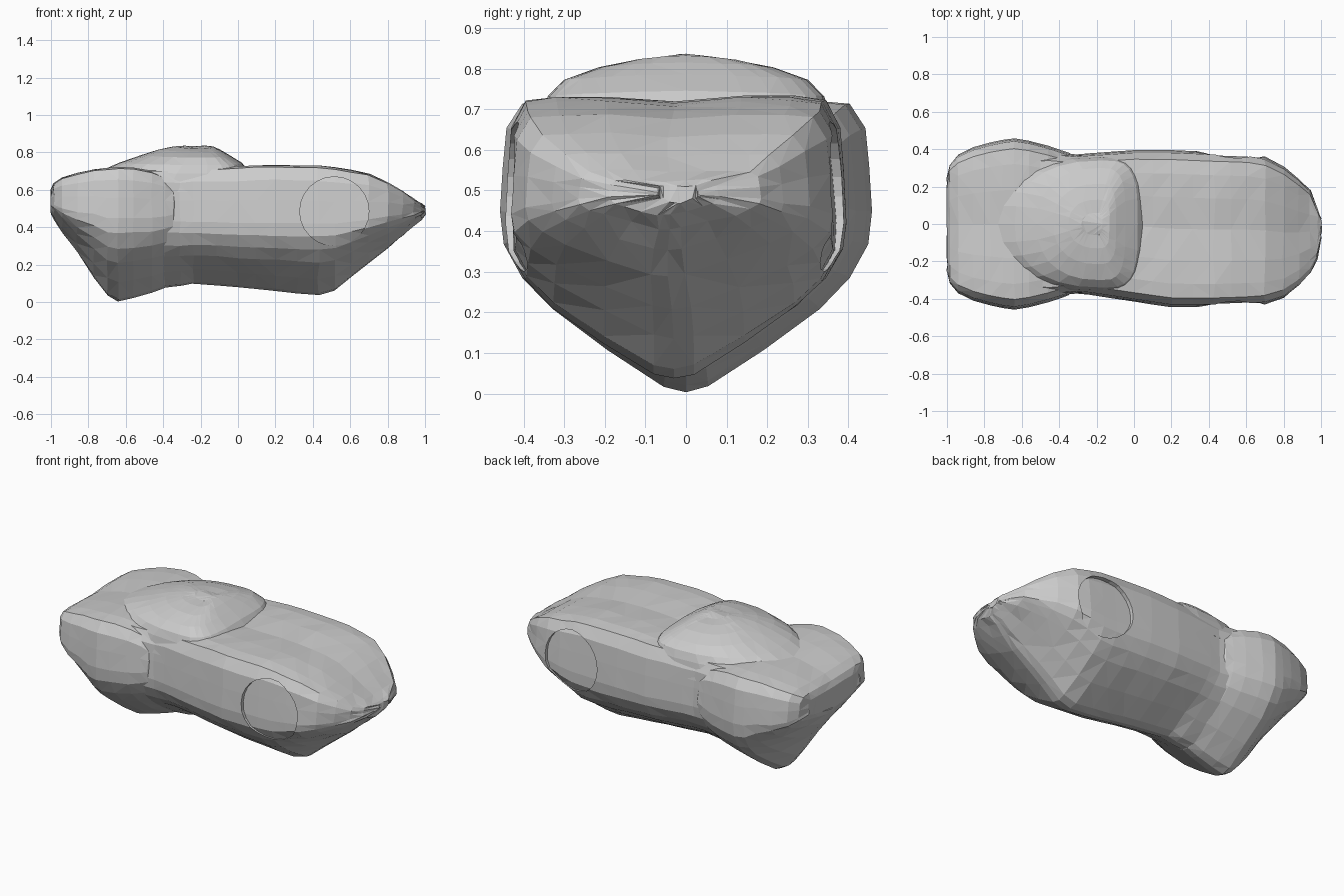
import bpy, bmesh, math, random

if "Cube" in bpy.data.objects:
    bpy.data.objects.remove(bpy.data.objects["Cube"])
random.seed(4)

# Half cross-section: (width fraction, height); -1 = keel, 0 = widest, 1 = top
HULL = [(0, -1), (.12, -.97), (.42, -.77), (.72, -.54), (.88, -.37), (.98, -.18), (1, 0),
        (.985, .4), (.965, .75), (.88, .97), (.7, 1.0), (.4, 1.0), (0, .96)]
CORE = [(f * k, h) for (f, h), k in zip(HULL, [.99, .99, .985, .985, .98, .97, .955,
                                               .945, .94, .93, .95, .97, 1])]


def skin(name, rings, wobble=0.0):
    """Join rings of points into a closed faceted shell."""
    bm = bmesh.new()
    vr = []
    for r in rings:
        vr.append([bm.verts.new((x + random.uniform(-wobble, wobble),
                                 y, z + random.uniform(-wobble, wobble) * .5))
                   for x, y, z in r])
    n = len(vr[0])
    for a, b in zip(vr, vr[1:]):
        for i in range(n):
            j = (i + 1) % n
            bm.faces.new((a[i], a[j], b[j], b[i]))
    bm.faces.new(vr[0])
    bm.faces.new(vr[-1])
    bmesh.ops.triangulate(bm, faces=bm.faces[:])
    bmesh.ops.recalc_face_normals(bm, faces=bm.faces[:])
    me = bpy.data.meshes.new(name)
    bm.to_mesh(me)
    bm.free()
    ob = bpy.data.objects.new(name, me)
    bpy.context.collection.objects.link(ob)
    return ob


def section(st, prof, inset=0.0):
    """One cross-section ring; st = x, half width, keel z, widest z, top z, y shift."""
    x, w, zb, zs, zt, yc = st
    zb, zt = zb + inset, zt - inset

    def pt(f, h, s):
        z = zs + h * (zt - zs) if h > 0 else zs + h * (zs - zb)
        return (x, yc + s * f * w, z)
    return [pt(f, h, 1) for f, h in prof] + [pt(f, h, -1) for f, h in prof[-2:0:-1]]


def refine(stations, gap):
    """Insert straight in-between stations where they are far apart."""
    out = []
    for a, b in zip(stations, stations[1:]):
        n = max(1, round((b[0] - a[0]) / gap))
        out += [tuple(p + (q - p) * i / n for p, q in zip(a, b)) for i in range(n)]
    return out + [stations[-1]]


# Main hull, tail to nose
body_st = refine([
    (-.96, .22, .47, .53, .62, 0), (-.85, .32, .29, .48, .685, 0),
    (-.72, .36, .08, .45, .71, 0), (-.62, .38, .03, .45, .715, 0),
    (-.45, .385, .07, .44, .71, 0), (-.31, .372, .085, .43, .71, 0),
    (-.24, .378, .10, .43, .715, 0), (0, .405, .08, .42, .725, -.01),
    (.2, .42, .06, .42, .732, -.025), (.43, .415, .037, .42, .728, -.03),
    (.52, .412, .06, .42, .72, -.03), (.61, .408, .135, .43, .705, -.03),
    (.70, .395, .21, .44, .685, -.035), (.80, .35, .29, .46, .64, -.045),
    (.88, .285, .355, .47, .59, -.045), (.94, .225, .405, .48, .55, -.04),
    (.98, .135, .44, .485, .525, -.055), (1.0, .05, .47, .49, .51, -.02)], .1)
body = skin("main_body", [section(s, HULL) for s in body_st], .006)

# Inner hull seen inside the shallow front wheel arches
core_st = [s for s in body_st if .2 <= s[0] < .95]
skin("front_arch_recess", [section(s, CORE, .006) for s in core_st])
bpy.ops.mesh.primitive_cylinder_add(vertices=24, radius=.185, depth=1.2,
                                    location=(.515, 0, .485), rotation=(math.pi / 2, 0, 0))
cutter = bpy.context.object
cutter.name = "arch_cutter"
cutter.hide_render = True
cutter.display_type = 'WIRE'
m = body.modifiers.new("arches", 'BOOLEAN')
m.operation, m.solver, m.object = 'DIFFERENCE', 'EXACT', cutter
bpy.context.view_layer.objects.active = body
bpy.ops.object.modifier_apply(modifier=m.name)
bpy.data.objects.remove(cutter)

# Swollen rear fenders and tail
rear_st = refine([
    (-1.0, .25, .47, .53, .60, 0), (-.985, .32, .44, .52, .635, 0),
    (-.94, .37, .37, .50, .665, 0), (-.86, .41, .265, .48, .69, 0),
    (-.77, .435, .13, .47, .71, 0), (-.70, .45, .035, .45, .718, 0),
    (-.64, .458, .004, .45, .722, 0), (-.56, .445, .02, .45, .718, 0),
    (-.46, .418, .05, .45, .70, 0), (-.39, .395, .075, .46, .67, 0),
    (-.345, .38, .11, .47, .63, 0), (-.32, .35, .17, .47, .57, 0)], .08)
skin("rear_fenders", [section(s, HULL) for s in rear_st], .004)


# Cabin: stacked outlines, rounded windscreen ahead and tapered tail behind
def outline(z, x0, x1, w, n=28):
    xm = x0 + (x1 - x0) * .72
    ring = []
    for i in range(n):
        a = 2 * math.pi * i / n
        c, s = math.cos(a), math.sin(a)
        e = .6 if c > 0 else .85
        px = math.copysign(abs(c) ** e, c)
        py = math.copysign(abs(s) ** e, s)
        x = xm + px * ((x1 - xm) if c > 0 else (xm - x0))
        crown = .012 * (1 - py * py)
        ring.append((x, py * w, z + crown - .012))
    return ring


cabin = [(.60, -.86, .07, .37), (.70, -.74, .055, .355), (.745, -.64, .02, .34),
         (.785, -.52, -.045, .30), (.815, -.43, -.095, .215), (.832, -.35, -.13, .13),
         (.836, -.28, -.17, .06)]
skin("cabin", [outline(*c) for c in cabin], .002)
